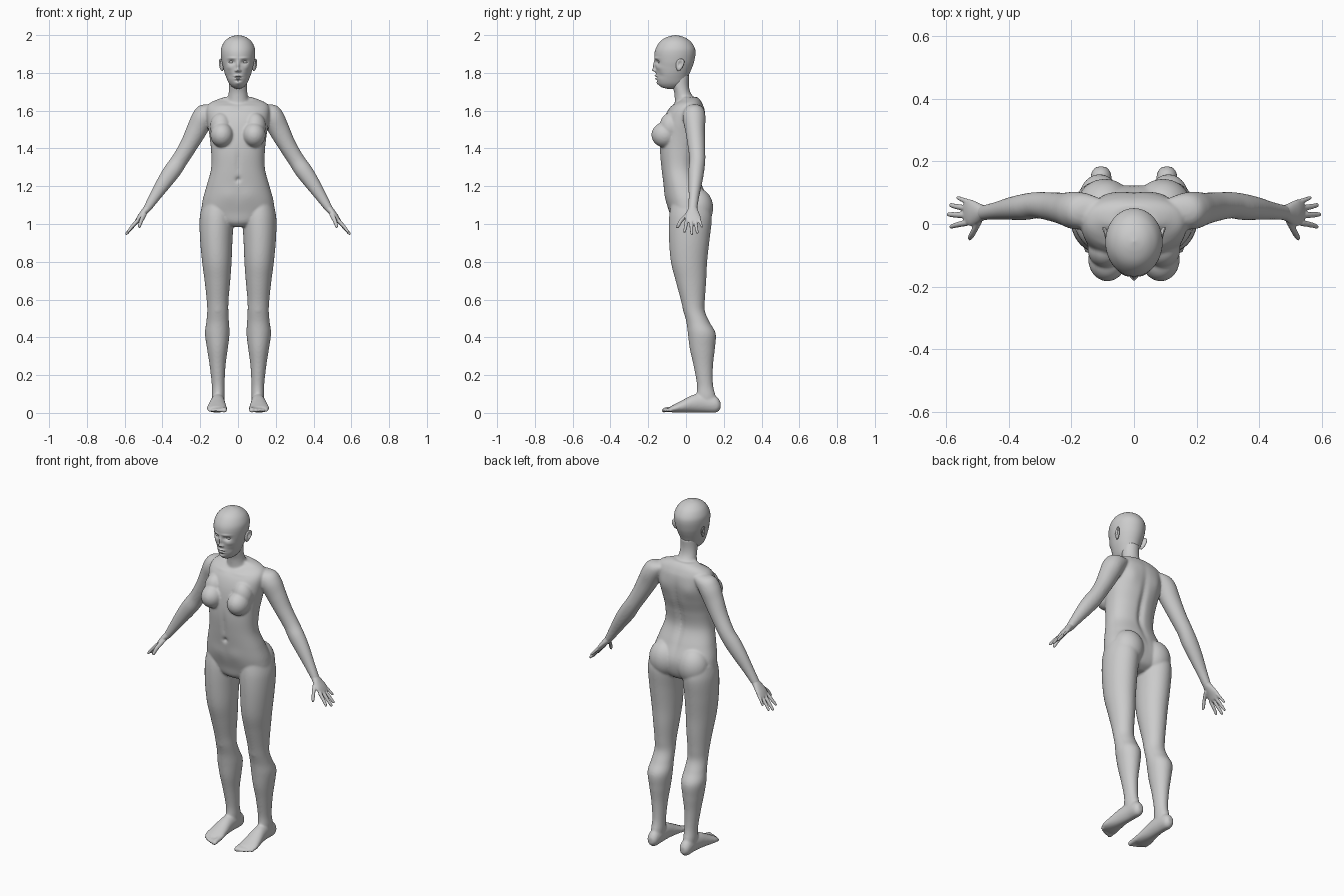
import bpy, bmesh, math
from mathutils import Vector

X, Y, Z = Vector((1, 0, 0)), Vector((0, 1, 0)), Vector((0, 0, 1))


def spline(rows, sub):
    """Catmull-Rom interpolation of rows of numbers."""
    out = []
    for i in range(len(rows) - 1):
        p0, p1, p2 = rows[max(i - 1, 0)], rows[i], rows[i + 1]
        p3 = rows[min(i + 2, len(rows) - 1)]
        for k in range(sub):
            t = k / sub
            out.append([0.5 * (2 * b + (c - a) * t + (2 * a - 5 * b + 4 * c - d) * t * t
                               + (3 * b - a - 3 * c + d) * t ** 3)
                        for a, b, c, d in zip(p0, p1, p2, p3)])
    return out + [list(rows[-1])]


def loft(bm, rows, u=X, v=Y, s=1, seg=40, sub=6, power=1.0):
    """Closed tube through rows (x, y, z, radius along u, radius along v)."""
    rings, shape = [], lambda c: math.copysign(abs(c) ** power, c)
    for x, y, z, a, b in spline(rows, sub):
        ring = []
        for k in range(seg):
            t = 2 * math.pi * k / seg
            p = Vector((x, y, z)) + u * (a * shape(math.cos(t))) + v * (b * shape(math.sin(t)))
            ring.append(bm.verts.new((p.x * s, p.y, p.z)))
        rings.append(ring)
    for r, q in zip(rings, rings[1:]):
        for k in range(seg):
            bm.faces.new((r[k - 1], r[k], q[k], q[k - 1]))
    bm.faces.new(rings[0])
    bm.faces.new(rings[-1])
    return [w for r in rings for w in r]


def level(rows):
    """Horizontal sections given as (z, centre x, half width, front y, back y)."""
    return [(x, (f + b) / 2, z, w, (b - f) / 2) for z, x, w, f, b in rows]


def ball(bm, centre, radii, s=1):
    verts = bmesh.ops.create_uvsphere(bm, u_segments=32, v_segments=20, radius=1)["verts"]
    for w in verts:
        w.co = Vector([c + r * n for c, r, n in zip(centre, radii, w.co)])
        w.co.x *= s
    return verts


def sculpt(verts, bumps, split, front=True):
    """Push the front or back in y with soft bumps (x, z, size x, size z, depth), mirrored."""
    for w in verts:
        if (w.co.y < split) == front:
            w.co.y += sum(d * math.exp(-((abs(w.co.x) - x) / sx) ** 2 - ((w.co.z - z) / sz) ** 2)
                          for x, z, sx, sz, d in bumps)


def finish(bm, name, voxel=0, smooth=0):
    bmesh.ops.recalc_face_normals(bm, faces=bm.faces)
    for f in bm.faces:
        f.smooth = True
    me = bpy.data.meshes.new(name)
    bm.to_mesh(me)
    bm.free()
    ob = bpy.data.objects.new(name, me)
    bpy.context.collection.objects.link(ob)
    if voxel:
        m = ob.modifiers.new("Fuse", "REMESH")
        m.mode, m.voxel_size, m.use_smooth_shade = "VOXEL", voxel, True
        m = ob.modifiers.new("Soften", "SMOOTH")
        m.factor, m.iterations = 0.5, smooth
    return ob


# Torso with navel, midline, spine and shoulder blades
body = bmesh.new()
torso = loft(body, level([
    (.985, 0, .06, -.05, .06), (1.01, 0, .12, -.075, .10), (1.06, 0, .186, -.088, .12),
    (1.12, 0, .188, -.105, .12), (1.20, 0, .167, -.118, .088), (1.29, 0, .143, -.130, .055),
    (1.38, 0, .142, -.138, .065), (1.46, 0, .150, -.135, .088), (1.54, 0, .163, -.122, .102),
    (1.60, 0, .168, -.097, .100), (1.635, 0, .155, -.062, .088), (1.657, 0, .115, -.03, .075),
    (1.672, 0, .07, -.03, .06)]), seg=96, sub=10, power=.88)
sculpt(torso, [(0, 1.235, .011, .011, .018), (0, 1.33, .012, .07, .006),
               (.05, 1.15, .05, .04, -.004), (.06, 1.625, .05, .008, -.006)], 0)
sculpt(torso, [(0, 1.36, .018, .17, -.014), (.085, 1.53, .04, .05, .007)], 0, False)

# Neck
loft(body, level([(1.60, 0, .075, -.065, .085), (1.64, 0, .066, -.060, .070),
                  (1.67, 0, .054, -.060, .042), (1.70, 0, .049, -.063, .022),
                  (1.74, 0, .047, -.075, .015), (1.79, 0, .047, -.080, .018)]))

arm_u = Vector((.86, 0, .5))
for s in (1, -1):
    # Bust and buttocks
    ball(body, (.085, -.113, 1.472), (.061, .070, .066), s)
    ball(body, (.090, -.080, 1.515), (.058, .060, .075), s)
    ball(body, (.093, .058, 1.085), (.090, .086, .105), s)
    # Arm
    loft(body, [(.11, .045, 1.62, .03, .035), (.155, .043, 1.60, .055, .054),
                (.187, .043, 1.56, .059, .060), (.220, .048, 1.495, .055, .052),
                (.262, .055, 1.415, .047, .046), (.308, .060, 1.340, .044, .042),
                (.345, .055, 1.285, .046, .042), (.387, .050, 1.225, .041, .037),
                (.440, .042, 1.145, .030, .028), (.480, .036, 1.083, .021, .024),
                (.490, .035, 1.070, .015, .022)], arm_u, Y, s)
    # Leg
    loft(body, level([
        (1.10, .11, .080, -.08, .125), (1.03, .113, .090, -.09, .137), (.92, .115, .086, -.09, .125),
        (.80, .112, .078, -.08, .112), (.70, .109, .068, -.055, .107), (.60, .108, .058, -.028, .100),
        (.54, .107, .056, -.014, .100), (.48, .108, .060, .002, .125), (.42, .110, .065, .010, .157),
        (.34, .109, .055, .020, .153), (.25, .108, .042, .040, .143), (.15, .105, .034, .058, .143),
        (.09, .105, .034, .056, .157), (.04, .105, .030, .060, .165)]), s=s)
    ball(body, (.107, .012, .56), (.036, .030, .05), s)
    # Foot and toes
    loft(body, [(.105, .183, .040, .016, .018), (.105, .160, .044, .032, .042),
                (.105, .100, .052, .035, .050), (.108, .040, .049, .040, .047),
                (.111, -.02, .034, .049, .033), (.112, -.06, .024, .054, .022),
                (.112, -.083, .019, .046, .015)], X, Z, s)
    for x, tip, r in ((.073, -.127, .015), (.096, -.122, .011), (.115, -.114, .011),
                      (.133, -.104, .010), (.150, -.091, .010)):
        loft(body, [(x, -.06, .022, r, r), (x, tip + .022, .017, r, r * .9),
                    (x, tip + .006, .013, r, r * .85), (x, tip, .012, r * .5, r * .5)],
             X, Z, s, 16, 4)
finish(body, "body", .006, 6)

# Hands: palm, four fingers and thumb
hand_u = Vector((.773, 0, .635))
fingers = [((.532, .004, 1.018), (.562, -.002, .985), (.586, -.009, .955), .0090),
           ((.535, .027, 1.015), (.568, .029, .975), (.595, .031, .943), .0092),
           ((.532, .050, 1.016), (.563, .055, .980), (.588, .061, .950), .0088),
           ((.524, .069, 1.028), (.546, .077, 1.004), (.565, .085, .982), .0078),
           ((.492, .015, 1.058), (.512, -.025, 1.018), (.525, -.047, .980), .0115)]
for s, side in ((1, "left"), (-1, "right")):
    hand = bmesh.new()
    loft(hand, [(.466, .038, 1.104, .021, .023), (.480, .036, 1.083, .020, .024),
                (.500, .035, 1.060, .017, .034), (.520, .036, 1.036, .014, .042),
                (.534, .038, 1.016, .011, .040), (.540, .038, 1.010, .007, .034)], hand_u, Y, s)
    for a, b, c, r in fingers:
        tip = Vector(c)
        near = tip.lerp(Vector(b), .2)
        loft(hand, [(*a, r * 1.15, r * 1.15), (*b, r, r), (*near, r * .8, r * .8),
                    (*tip, r * .4, r * .4)], hand_u, Y, s, 16, 6)
    finish(hand, "hand_" + side, .0035, 4)

# Head with sculpted face
head = bmesh.new()
skull = loft(head, level([
    (1.716, 0, .010, -.10, -.06), (1.723, 0, .028, -.127, -.035), (1.735, 0, .041, -.143, -.012),
    (1.75, 0, .051, -.151, .000), (1.775, 0, .062, -.157, .010), (1.80, 0, .071, -.159, .020),
    (1.83, 0, .079, -.162, .033), (1.86, 0, .086, -.166, .043), (1.90, 0, .091, -.167, .050),
    (1.93, 0, .089, -.160, .047), (1.96, 0, .076, -.142, .030), (1.98, 0, .057, -.120, .007),
    (1.993, 0, .034, -.090, -.021), (2.0, 0, .002, -.058, -.054)]), seg=160, sub=12)
sculpt(skull, [
    (0, 1.836, .008, .022, -.011), (0, 1.815, .010, .009, -.016), (.011, 1.811, .006, .006, -.008),
    (.034, 1.857, .017, .011, .014), (.032, 1.878, .022, .006, -.004),
    (.048, 1.828, .018, .014, -.005), (0, 1.784, .017, .005, -.008), (0, 1.769, .014, .005, -.008),
    (0, 1.7765, .020, .0025, .005), (0, 1.758, .014, .004, .003), (0, 1.746, .015, .009, -.005),
    (.045, 1.785, .016, .016, .004)], -.08)
finish(head, "head")

for s, side in ((1, "left"), (-1, "right")):
    # Eye
    eye = bmesh.new()
    ball(eye, (.034, -.135, 1.857), (.0165, .014, .0085), s)
    finish(eye, "eye_" + side)
    # Ear with hollowed outer face, leaning back and narrowing to the lobe
    ear = bmesh.new()
    for w in ball(ear, (0, 0, 0), (.011, .021, .033)):
        if w.co.x > 0:
            w.co.x -= .013 * math.exp(-(w.co.y / .010) ** 2 - ((w.co.z - .006) / .017) ** 2)
        w.co.y *= 1 + 9 * w.co.z
        w.co += Vector((.089 + .15 * w.co.z + .3 * w.co.y, -.033 + .2 * w.co.z, 1.842))
        w.co.x *= s
    finish(ear, "ear_" + side)
